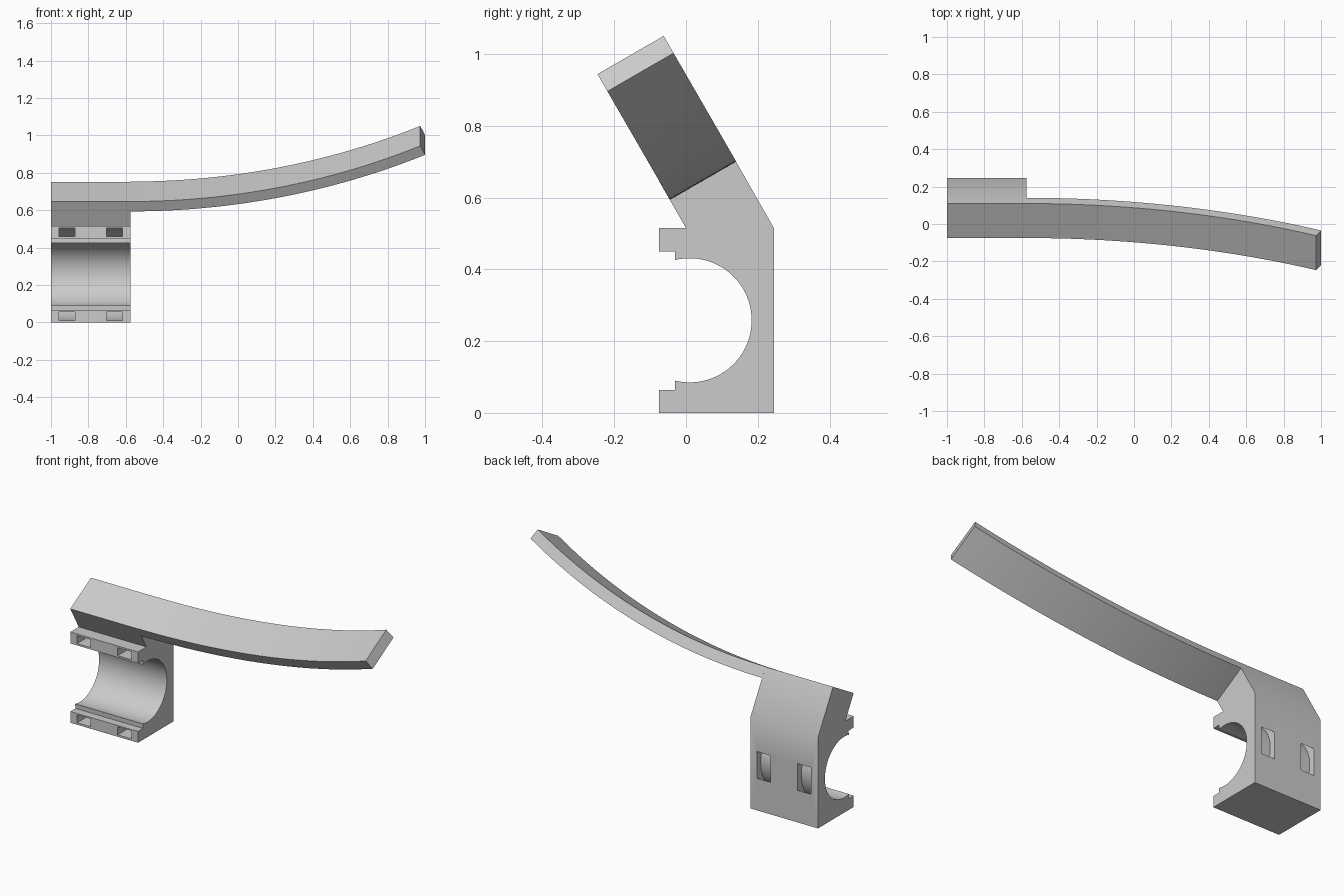
import bpy
import bmesh
from math import sin, cos, radians, pi, asin
from mathutils import Vector

cube = bpy.data.objects.get("Cube")
if cube:
    bpy.data.objects.remove(cube, do_unlink=True)

grey = bpy.data.materials.new("light grey")
grey.use_nodes = True
colour = (0.6, 0.6, 0.6, 1)
grey.diffuse_color = colour
grey.node_tree.nodes["Principled BSDF"].inputs["Base Color"].default_value = colour

# Main dimensions
X0, X1 = -1.0, -0.575            # clamp ends
CY, CZ = 0.01, 0.258             # bore centre
BORE, SLOT_IN, SLOT_OUT = 0.173, 0.202, 0.247


def arc(radius, start, end, steps):
    """Points on a circle round the bore centre, as (y, z)."""
    angles = [start + (end - start) * i / steps for i in range(steps + 1)]
    return [(CY + radius * cos(a), CZ + radius * sin(a)) for a in angles]


def loft(name, rings):
    """Closed solid through a list of matching rings of points."""
    bm = bmesh.new()
    loops = [[bm.verts.new(p) for p in ring] for ring in rings]
    for a, b in zip(loops, loops[1:]):
        for i in range(len(a)):
            j = (i + 1) % len(a)
            bm.faces.new((a[i], a[j], b[j], b[i]))
    bm.faces.new(loops[0])
    bm.faces.new(loops[-1])
    bmesh.ops.recalc_face_normals(bm, faces=bm.faces)
    mesh = bpy.data.meshes.new(name)
    bm.to_mesh(mesh)
    bm.free()
    mesh.materials.append(grey)
    obj = bpy.data.objects.new(name, mesh)
    bpy.context.collection.objects.link(obj)
    return obj


def extrude(name, profile, xa, xb):
    return loft(name, [[(x, y, z) for y, z in profile] for x in (xa, xb)])


def activate(obj):
    bpy.ops.object.select_all(action='DESELECT')
    obj.select_set(True)
    bpy.context.view_layer.objects.active = obj


# Clamp block with tabs, round bore and sloped neck
mouth = pi - asin(0.168 / BORE) + 0.0
mouth = pi - mouth if mouth < pi / 2 else mouth
profile = [(-0.075, 0), (0.245, 0), (0.245, 0.515), (0.11, 0.752), (-0.075, 0.646),
           (0, 0.515), (-0.075, 0.515), (-0.075, 0.45), (-0.03, 0.45)]
profile += arc(BORE, mouth, -mouth, 48)
profile += [(-0.03, 0.064), (-0.075, 0.064)]
clamp = extrude("clamp", profile, X0, X1)

# Two U-shaped strap channels round the bore, open at the front and back
channel = [(-0.2, CZ + SLOT_OUT)] + arc(SLOT_OUT, pi / 2, -pi / 2, 48)
channel += [(-0.2, CZ - SLOT_OUT), (-0.2, CZ - SLOT_IN)]
channel += arc(SLOT_IN, -pi / 2, pi / 2, 48) + [(-0.2, CZ + SLOT_IN)]
for x in (-0.9575, -0.7025):
    cutter = extrude("strap_cutter", channel, x, x + 0.085)
    cutter.hide_render = True
    activate(clamp)
    mod = clamp.modifiers.new("strap channel", 'BOOLEAN')
    mod.operation = 'DIFFERENCE'
    mod.solver = 'EXACT'
    mod.object = cutter
    bpy.ops.object.modifier_apply(modifier=mod.name)
    bpy.data.objects.remove(cutter, do_unlink=True)

# Long arm, a flat bar bent along its tilted normal
tilt = radians(30)
across = Vector((0, cos(tilt), sin(tilt))) * 0.213
normal = Vector((0, -sin(tilt), cos(tilt)))
corner = Vector((X1, -0.0445, 0.594))
RADIUS, THICK, SWEEP, STEPS = 3.727, 0.061, radians(25), 40
rings = []
for i in range(STEPS + 1):
    a = SWEEP * i / STEPS
    low, high = [corner + Vector((r * sin(a), 0, 0)) + normal * (RADIUS - r * cos(a))
                 for r in (RADIUS, RADIUS - THICK)]
    rings.append([low, low + across, high + across, high])
arm = loft("curved_arm", rings)

for obj in (clamp, arm):
    activate(obj)
    bpy.ops.object.shade_smooth_by_angle(angle=radians(30))
